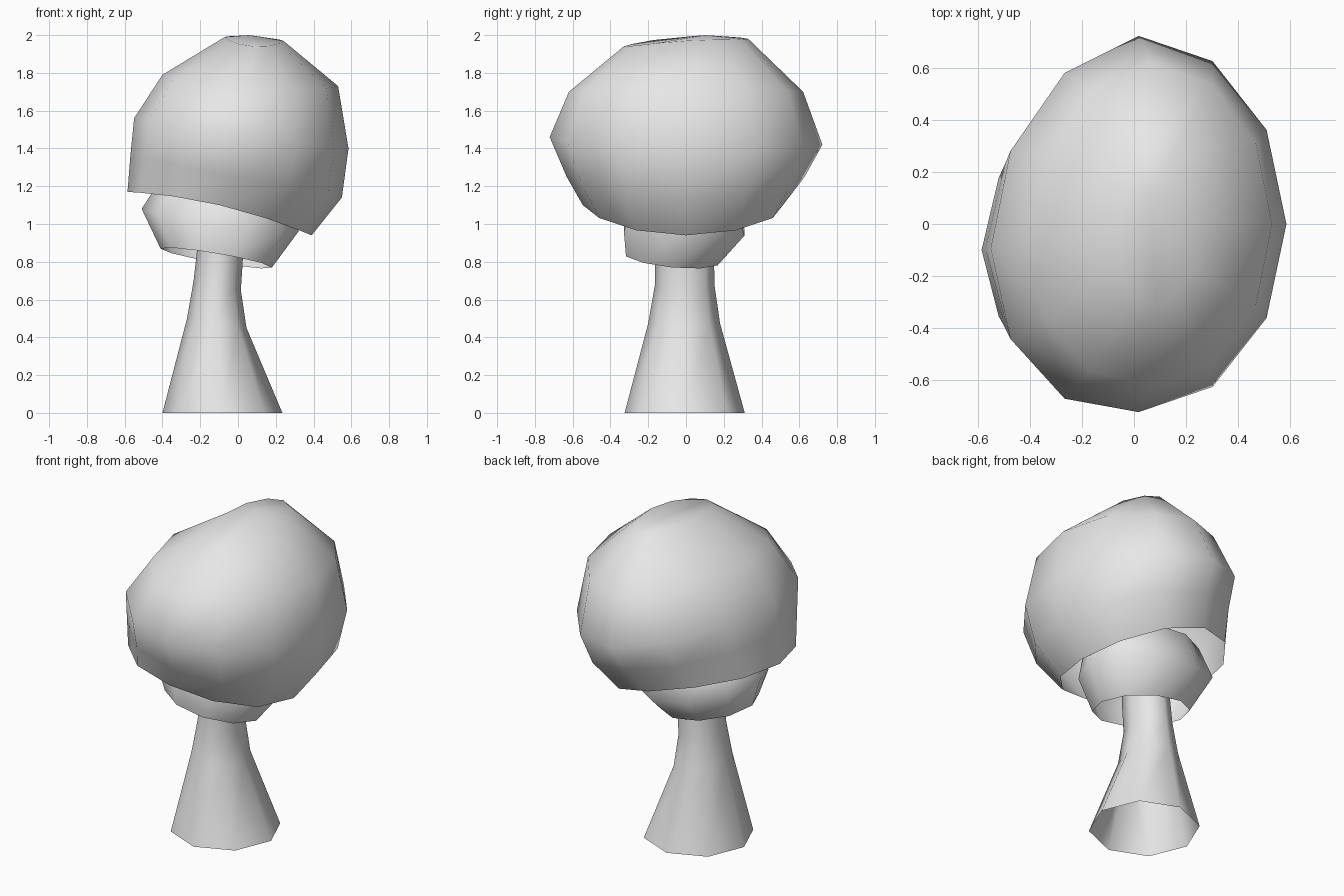
import bpy
import bmesh
from math import cos, sin, pi

cube = bpy.data.objects.get("Cube")
if cube:
    bpy.data.objects.remove(cube, do_unlink=True)

grey = bpy.data.materials.new("plain_grey")
grey.use_nodes = True
grey.diffuse_color = (0.8, 0.8, 0.8, 1)
grey.node_tree.nodes["Principled BSDF"].inputs["Base Color"].default_value = (0.8, 0.8, 0.8, 1)


def ring(bm, sides, left, right, half_y, mid_y=0, sag=0, tilt=0, skew=0):
    """Tilted oval loop between two (x, z) ends; sag and tilt move its front and back."""
    verts = []
    for i in range(sides):
        c, s = cos(2 * pi * i / sides), sin(2 * pi * i / sides)
        x = (left[0] + right[0]) / 2 + c * (right[0] - left[0]) / 2
        z = (left[1] + right[1]) / 2 + c * (right[1] - left[1]) / 2
        y = mid_y + half_y * s + skew * min(x, 0)
        verts.append(bm.verts.new((x, y, z + sag * s * s + tilt * s)))
    return verts


def loft(name, sides, rings, apex=None, skew=0):
    """Open shell through the rings, closed at the top when an apex is given."""
    bm = bmesh.new()
    loops = [ring(bm, sides, *r, skew=skew) for r in rings]
    for low, high in zip(loops, loops[1:]):
        for i in range(sides):
            j = (i + 1) % sides
            bm.faces.new((low[i], low[j], high[j], high[i]))
    if apex:
        tip = bm.verts.new(apex)
        for i in range(sides):
            bm.faces.new((loops[-1][i], loops[-1][(i + 1) % sides], tip))
    for face in bm.faces:
        face.smooth = True
    mesh = bpy.data.meshes.new(name)
    bm.to_mesh(mesh)
    bm.free()
    mesh.materials.append(grey)
    obj = bpy.data.objects.new(name, mesh)
    bpy.context.collection.objects.link(obj)
    return obj


# Flared hollow stem
loft("stem", 8, [
    ((-0.40, 0), (0.235, 0), 0.318, -0.007),
    ((-0.27, 0.5), (0.045, 0.45), 0.19, -0.01),
    ((-0.235, 0.7), (0.015, 0.65), 0.158, -0.007),
    ((-0.215, 0.88), (0.025, 0.8), 0.155, -0.007),
    ((-0.21, 1.05), (0.03, 1.0), 0.155, -0.007),
])

# Small hood hanging under the cap, open below
loft("lower_hood", 10, [
    ((-0.41, 0.87), (0.18, 0.77), 0.255, -0.075, 0, -0.025),
    ((-0.51, 1.08), (0.32, 0.96), 0.335, -0.01, -0.06, -0.01),
    ((-0.42, 1.22), (0.30, 1.16), 0.27),
], apex=(-0.06, 0, 1.32))

# Large egg-shaped cap, open below
loft("cap", 12, [
    ((-0.585, 1.17), (0.39, 0.94), 0.53, 0, 0.045),
    ((-0.57, 1.36), (0.55, 1.14), 0.63),
    ((-0.55, 1.56), (0.585, 1.40), 0.722, 0, -0.04, -0.02),
    ((-0.40, 1.79), (0.53, 1.73), 0.62, 0, -0.06),
    ((-0.07, 1.99), (0.24, 1.97), 0.33, 0, -0.02, 0.02),
], apex=(0.06, 0.1, 2.0), skew=0.17)
